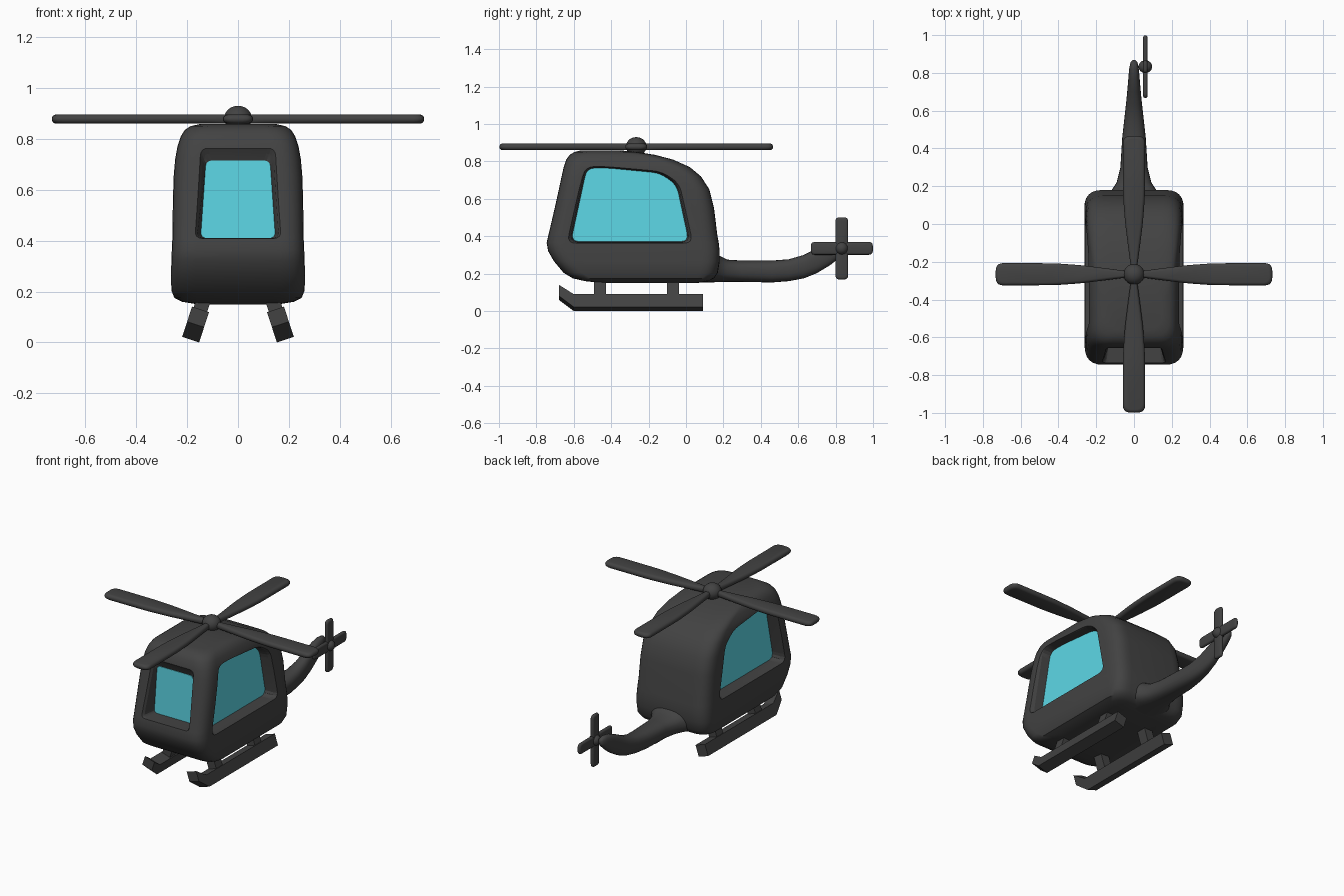
import bpy, bmesh, math
from mathutils import Vector, Matrix

if "Cube" in bpy.data.objects:
    bpy.data.objects.remove(bpy.data.objects["Cube"])


def material(name, rgb):
    m = bpy.data.materials.new(name)
    m.diffuse_color = (*rgb, 1)
    m.use_nodes = True
    m.node_tree.nodes["Principled BSDF"].inputs["Base Color"].default_value = m.diffuse_color
    return m


DARK = material("charcoal", (0.055, 0.055, 0.055))
GLASS = material("sky_blue_glass", (0.11, 0.69, 0.80))


def loft(name, rings, mat=DARK, smooth=40):
    """Skin a list of equal-length point rings and cap both ends."""
    bm = bmesh.new()
    vs = [[bm.verts.new(p) for p in r] for r in rings]
    n = len(rings[0])
    for a, b in zip(vs, vs[1:]):
        for i in range(n):
            bm.faces.new((a[i], a[(i + 1) % n], b[(i + 1) % n], b[i]))
    bm.faces.new(vs[0][::-1])
    bm.faces.new(vs[-1])
    bmesh.ops.recalc_face_normals(bm, faces=bm.faces)
    return finish(name, bm, mat, smooth)


def finish(name, bm, mat, smooth):
    me = bpy.data.meshes.new(name)
    bm.to_mesh(me)
    bm.free()
    me.materials.append(mat)
    ob = bpy.data.objects.new(name, me)
    bpy.context.collection.objects.link(ob)
    if smooth:
        shade(ob, smooth)
    return ob


def shade(ob, angle):
    bpy.ops.object.select_all(action='DESELECT')
    ob.select_set(True)
    bpy.context.view_layer.objects.active = ob
    bpy.ops.object.shade_smooth_by_angle(angle=math.radians(angle))


def rounded(pts, r, steps=4):
    """Round the corners of a 2D polygon."""
    out = []
    pts = [Vector(p) for p in pts]
    for i, p in enumerate(pts):
        a, b = pts[i - 1] - p, pts[(i + 1) % len(pts)] - p
        s = p + a.normalized() * min(r, a.length * 0.45)
        e = p + b.normalized() * min(r, b.length * 0.45)
        for k in range(steps + 1):
            t = k / steps
            out.append(s * (1 - t) ** 2 + p * 2 * t * (1 - t) + e * t * t)
    return out


# Cabin: stacked rounded rectangles (height, front y, back y, half width)
levels = [
    (0.150, -0.45, 0.06, 0.16), (0.160, -0.54, 0.12, 0.22),
    (0.175, -0.605, 0.15, 0.250), (0.205, -0.655, 0.17, 0.262),
    (0.265, -0.705, 0.18, 0.263), (0.32, -0.737, 0.18, 0.262),
    (0.365, -0.745, 0.175, 0.260), (0.41, -0.735, 0.167, 0.258),
    (0.55, -0.702, 0.150, 0.256), (0.65, -0.680, 0.125, 0.253),
    (0.72, -0.665, 0.080, 0.247), (0.77, -0.654, 0.020, 0.238),
    (0.81, -0.640, -0.070, 0.225), (0.835, -0.622, -0.165, 0.209),
    (0.850, -0.598, -0.260, 0.187), (0.858, -0.565, -0.340, 0.150)]
rings = []
for z, yf, yb, w in levels:
    rect = rounded([(-w, yf), (w, yf), (w, yb), (-w, yb)], 0.095, 6)
    rings.append([(p.x, p.y, z) for p in rect])
cabin = loft("cabin", rings)


def cut(cutter):
    mod = cabin.modifiers.new("window", 'BOOLEAN')
    mod.operation, mod.solver, mod.object = 'DIFFERENCE', 'EXACT', cutter
    bpy.context.view_layer.objects.active = cabin
    bpy.ops.object.modifier_apply(modifier=mod.name)
    bpy.data.objects.remove(cutter)


def scaled(outline, pivot, s):
    return [Vector(pivot) + (p - Vector(pivot)) * s for p in outline]


# Side windows: deep recess with a flared rim and a glass plate on its floor
side = rounded([(-0.615, 0.372), (-0.53, 0.765), (-0.42, 0.765), (-0.14, 0.738),
                (-0.05, 0.675), (0.015, 0.372)], 0.045)
for sx, label in ((1, "right"), (-1, "left")):
    cut(loft("side_cutter", [[(sx * x, p.x, p.y) for p in scaled(side, (-0.3, 0.5), s)]
                             for x, s in ((0.182, 1), (0.236, 1.025), (0.275, 1.10))], smooth=0))
    loft(label + "_side_window", [[(sx * x, p.x, p.y) for p in side]
                                  for x in (0.180, 0.185)], GLASS, 0)

# Windscreen: upright glass set behind the sloping nose
front = rounded([(-0.147, 0.41), (0.147, 0.41), (0.126, 0.715), (-0.126, 0.715)], 0.025)


def pane(s, y, slope):
    return [(p.x, y + (p.y - 0.41) * slope, p.y) for p in scaled(front, (0, 0.415), s)]


cut(loft("front_cutter", [pane(1, -0.632, 0), pane(1.09, -0.72, 0.23),
                          pane(1.3, -0.77, 0.23)], smooth=0))
loft("windscreen", [pane(1, -0.630, 0), pane(1, -0.635, 0)], GLASS, 0)
shade(cabin, 35)

# Tail boom: oval sections (y, bottom, top, half width)
boom = [(0.08, 0.152, 0.36, 0.20), (0.15, 0.154, 0.33, 0.15), (0.18, 0.155, 0.295, 0.118),
        (0.22, 0.156, 0.275, 0.092), (0.30, 0.156, 0.270, 0.072), (0.46, 0.153, 0.270, 0.062),
        (0.55, 0.160, 0.277, 0.052), (0.63, 0.175, 0.300, 0.043), (0.70, 0.203, 0.335, 0.036),
        (0.77, 0.245, 0.365, 0.030), (0.82, 0.285, 0.375, 0.026), (0.855, 0.318, 0.372, 0.019),
        (0.868, 0.335, 0.358, 0.008)]


def power(v):
    return math.copysign(abs(v) ** 0.8, v)


loft("tail_boom", [[(w * power(math.cos(a)), y, (lo + hi) / 2 + (hi - lo) / 2 * power(math.sin(a)))
                    for a in (i * math.tau / 24 for i in range(24))]
                   for y, lo, hi, w in boom], smooth=60)


# Rotors: each blade is a stack of inset outlines, giving fully rounded edges
def blade(name, half, thick, corner, matrix):
    layers = []
    for i in range(9):
        a = -math.pi / 2 + math.pi * (i + 0.5) / 9
        inset = thick * (1 - math.cos(a))
        pts = [(x - (inset if x == half[-1][0] else 0), w - inset * min(1, w / 0.03))
               for x, w in half]
        outline = rounded([(x, -w) for x, w in pts] + pts[::-1], corner, 5)
        layers.append([matrix @ Vector((p.x, p.y, thick * math.sin(a))) for p in outline])
    loft(name, layers, smooth=50)


def hub(name, loc, size):
    bm = bmesh.new()
    bmesh.ops.create_uvsphere(bm, u_segments=24, v_segments=14, radius=1,
                              matrix=Matrix.LocRotScale(Vector(loc), None, Vector(size)))
    finish(name, bm, DARK, 60)


main = [(0.02, 0.014), (0.12, 0.028), (0.28, 0.048), (0.42, 0.058), (0.732, 0.059)]
small = [(0.01, 0.034), (0.166, 0.034)]
tail_base = Matrix.Translation((0.06, 0.833, 0.335)) @ Matrix.Rotation(math.pi / 2, 4, 'Y')
for i in range(4):
    spin = Matrix.Rotation(i * math.pi / 2, 4, 'Z')
    blade(f"main_blade_{i + 1}", main, 0.018, 0.04, Matrix.Translation((0, -0.266, 0.878)) @ spin)
    blade(f"tail_blade_{i + 1}", small, 0.012, 0.022, tail_base @ spin)
hub("main_hub", (0, -0.266, 0.88), (0.055, 0.055, 0.05))
hub("tail_hub", (0.06, 0.833, 0.335), (0.036, 0.034, 0.034))

# Landing gear: splayed skids with upturned fronts, two struts each
skid = [(-0.68, 0.063), (-0.60, 0), (0.09, 0), (0.09, 0.072), (-0.60, 0.072), (-0.68, 0.125)]
tilt = math.radians(18)
for sx, label in ((1, "right"), (-1, "left")):
    def place(u, y, h):
        return (sx * (0.186 + u * math.cos(tilt) - h * math.sin(tilt)), y,
                0.011 + u * math.sin(tilt) + h * math.cos(tilt))
    loft(label + "_skid", [[place(u, y, h) for y, h in skid] for u in (-0.035, 0.035)], smooth=0)
    for part, y in (("front", -0.46), ("rear", -0.07)):
        loft(f"{label}_{part}_strut", [[place(u, y + v, h) for u, v in
             ((-0.028, -0.032), (0.028, -0.032), (0.028, 0.032), (-0.028, 0.032))]
            for h in (0.06, 0.20)], smooth=0)
